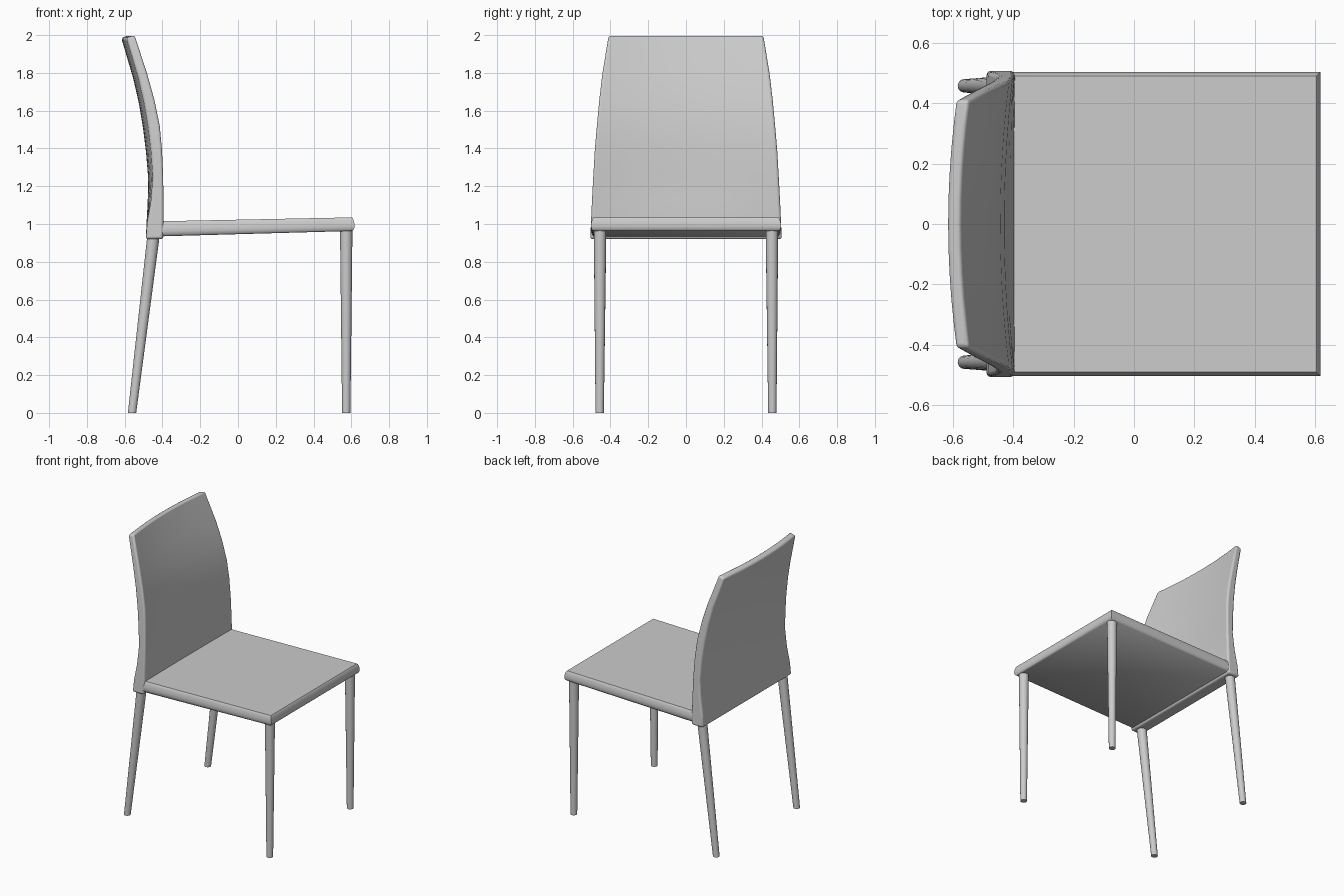
import bpy, bmesh, math

if "Cube" in bpy.data.objects:
    bpy.data.objects.remove(bpy.data.objects["Cube"])


def loft(name, rings, bevel=0.0, smooth=40):
    """Skin a stack of equal-length closed rings, capped at both ends."""
    bm = bmesh.new()
    rows = [[bm.verts.new(p) for p in ring] for ring in rings]
    n = len(rows[0])
    for a, b in zip(rows, rows[1:]):
        for i in range(n):
            j = (i + 1) % n
            bm.faces.new((a[i], a[j], b[j], b[i]))
    caps = [bm.faces.new(rows[0]), bm.faces.new(rows[-1])]
    bmesh.ops.triangulate(bm, faces=[f for f in caps if len(f.verts) > 4])
    bmesh.ops.recalc_face_normals(bm, faces=bm.faces)
    mesh = bpy.data.meshes.new(name)
    bm.to_mesh(mesh)
    bm.free()
    obj = bpy.data.objects.new(name, mesh)
    bpy.context.collection.objects.link(obj)
    if bevel:
        mod = obj.modifiers.new("rounded_edges", 'BEVEL')
        mod.width = bevel
        mod.segments = 3
        mod.limit_method = 'ANGLE'
        mod.angle_limit = math.radians(50)
    bpy.ops.object.select_all(action='DESELECT')
    obj.select_set(True)
    bpy.context.view_layer.objects.active = obj
    bpy.ops.object.shade_smooth_by_angle(angle=math.radians(smooth))
    return obj


# Seat: padded slab rising slightly to the front, edges bulging mid-height
def seat_ring(t, inset):
    back, front = -0.43, 0.617 - inset
    zb = 0.934 + t * 0.08
    zf = 0.963 + t * 0.072
    w = 0.503 - inset
    return [(back, -w, zb), (front, -w, zf), (front, w, zf), (back, w, zb)]


loft("seat", [seat_ring(t, i) for t, i in
              ((0, .014), (.1, .005), (.3, 0), (.55, .001), (.8, .005), (.93, .009), (1, .013))],
     smooth=50)

# Backrest: (front x, front z, back x, back z, half width, sag at centre)
profile = [
    (-0.397, 0.92, -0.488, 0.92, 0.507, 0.0),
    (-0.394, 1.01, -0.481, 1.01, 0.503, 0.003),
    (-0.394, 1.12, -0.461, 1.12, 0.498, 0.017),
    (-0.395, 1.25, -0.450, 1.25, 0.491, 0.026),
    (-0.401, 1.39, -0.459, 1.38, 0.483, 0.028),
    (-0.413, 1.52, -0.474, 1.51, 0.472, 0.029),
    (-0.442, 1.66, -0.497, 1.645, 0.459, 0.029),
    (-0.478, 1.79, -0.527, 1.775, 0.444, 0.029),
    (-0.546, 2.00, -0.589, 1.985, 0.410, 0.029),
]
STEPS = 10


def back_ring(xf, zf, xb, zb, w, sag):
    us = [-1 + 2 * i / STEPS for i in range(STEPS + 1)]
    front = [(xf - sag * (1 - u * u), u * w, zf) for u in us]
    rear = [(xb - sag * (1 - u * u), u * w, zb) for u in reversed(us)]
    return front + rear


loft("backrest", [back_ring(*p) for p in profile], bevel=0.013)


# Legs: tapered round bars
def leg(name, foot, top):
    rings = []
    for x, y, z, r in (foot, top):
        rings.append([(x + r * math.cos(a), y + r * math.sin(a), z)
                      for a in (math.tau * i / 24 for i in range(24))])
    loft(name, rings)


for side, s in (("left", -1), ("right", 1)):
    leg(f"front_leg_{side}", (0.573, s * 0.457, 0, 0.022), (0.573, s * 0.455, 0.98, 0.033))
    leg(f"back_leg_{side}", (-0.561, s * 0.457, 0, 0.022), (-0.446, s * 0.455, 0.95, 0.033))
